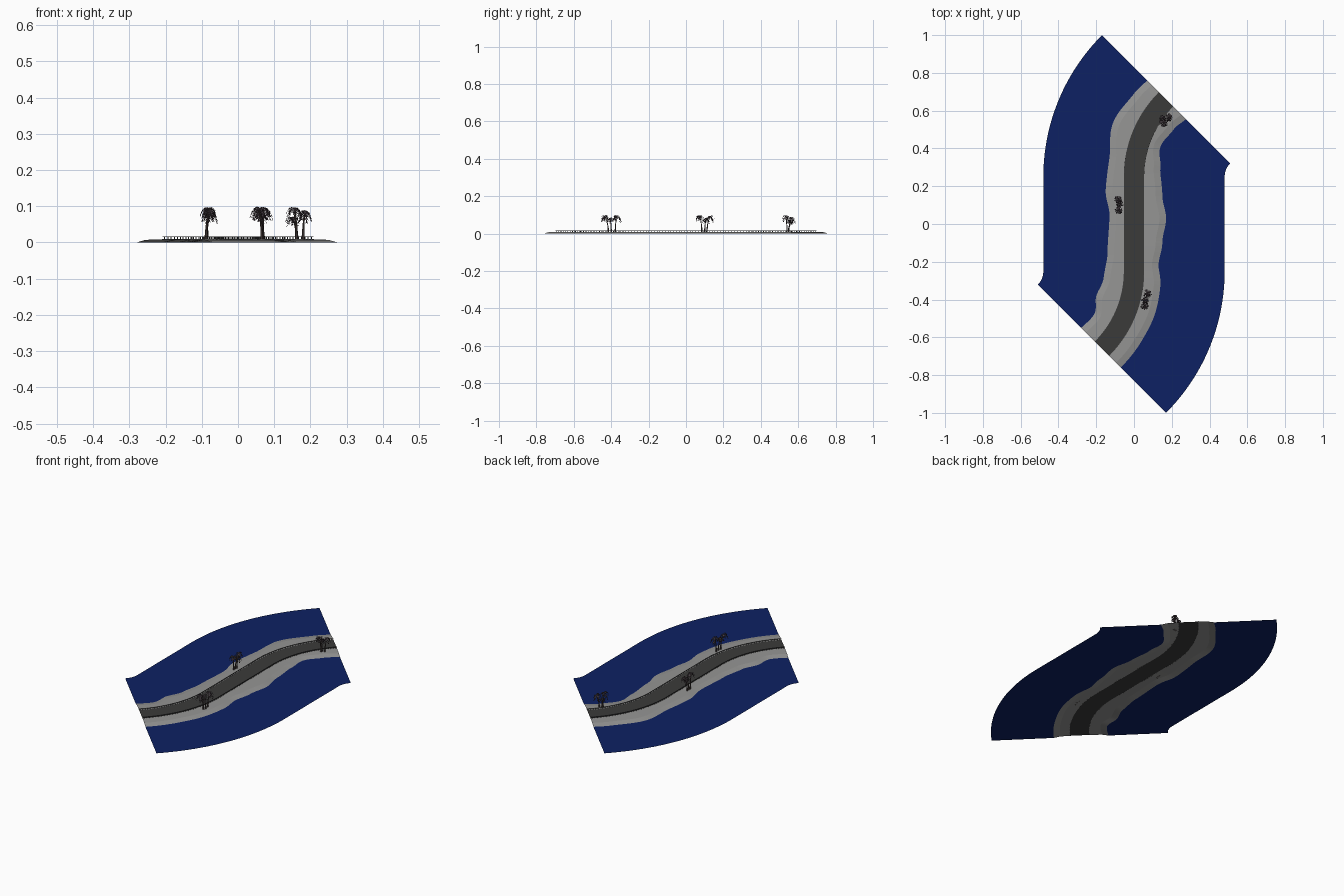
import bpy, bmesh, math, random
from mathutils import Vector

if "Cube" in bpy.data.objects:
    bpy.data.objects.remove(bpy.data.objects["Cube"])

random.seed(4)
R, HALF, W = 0.58, 0.25, 0.48          # bend radius, half straight length, half width
END = HALF + R * math.pi / 4           # half length of the centre line
TOP = 0.009                            # height of land and road
ROAD = 0.052


def mat(name, col):
    m = bpy.data.materials.new(name)
    m.diffuse_color = (*col, 1)
    m.use_nodes = True
    m.node_tree.nodes["Principled BSDF"].inputs["Base Color"].default_value = m.diffuse_color
    return m


WATER = mat("deep blue water", (0.004, 0.015, 0.125))
SAND = mat("grey sand", (0.30, 0.30, 0.295))
ASPHALT = mat("dark asphalt", (0.043, 0.043, 0.042))
RAIL = mat("dark railing", (0.06, 0.06, 0.06))
BARK = mat("palm bark", (0.065, 0.048, 0.045))
LEAF = mat("dusky palm leaf", (0.06, 0.045, 0.055))


def finish(name, bm, material):
    me = bpy.data.meshes.new(name)
    bm.to_mesh(me)
    bm.free()
    me.materials.append(material)
    ob = bpy.data.objects.new(name, me)
    bpy.context.collection.objects.link(ob)
    return ob


def at(s, d, z=0.0):
    """Point at distance s along the S-shaped centre line, d to its right."""
    if abs(s) <= HALF:
        return Vector((d, s, z))
    g = 1 if s > 0 else -1
    a = (abs(s) - HALF) / R
    r = R - g * d
    return Vector((g * (R - r * math.cos(a)), g * (HALF + r * math.sin(a)), z))


# shoreline: distance from the centre line at stations along it
LEFT = [(-.71, .156), (-.573, .146), (-.44, .178), (-.29, .159), (-.15, .14), (.05, .13),
        (.17, .15), (.33, .137), (.48, .168), (.627, .148), (.71, .141)]
RIGHT = [(-.71, .141), (-.56, .142), (-.436, .147), (-.314, .144), (-.22, .13), (-.1, .15),
         (.03, .17), (.15, .15), (.316, .137), (.45, .112), (.594, .133), (.71, .149)]


def shore(table, s):
    for (s0, d0), (s1, d1) in zip(table, table[1:]):
        if s <= s1:
            t = (s - s0) / (s1 - s0)
            return d0 + (d1 - d0) * t * t * (3 - 2 * t)
    return table[-1][1]


N = 96
STATIONS = [-END + 2 * END * i / N for i in range(N + 1)]


def strip(name, rails, material):
    """Sheet lofted along the path; each rail gives (d, z) for a station."""
    bm = bmesh.new()
    rows = [[bm.verts.new(at(s, *f(s))) for f in rails] for s in STATIONS]
    for a, b in zip(rows, rows[1:]):
        for j in range(len(rails) - 1):
            bm.faces.new((a[j], a[j + 1], b[j + 1], b[j]))
    return finish(name, bm, material)


# water, banks and road, laid side by side
def left(inset, z):
    return lambda s: (-shore(LEFT, s) + inset, z)


def right(inset, z):
    return lambda s: (shore(RIGHT, s) - inset, z)


def const(d, z):
    return lambda s: (d, z)


strip("water_left", [const(-W, 0), left(0, 0)], WATER)
strip("bank_left", [left(0, 0), left(.035, TOP * .8), const(-ROAD, TOP)], SAND)
strip("road", [const(-ROAD, TOP), const(ROAD, TOP)], ASPHALT)
strip("bank_right", [const(ROAD, TOP), right(.035, TOP * .8), right(0, 0)], SAND)
strip("water_right", [right(0, 0), const(W, 0)], WATER)


# railings beside the road
def bar(bm, s0, s1, d0, d1, z0, z1):
    v = [bm.verts.new(at(s, d, z)) for z in (z0, z1)
         for s, d in ((s0, d0), (s0, d1), (s1, d1), (s1, d0))]
    for f in ((3, 2, 1, 0), (4, 5, 6, 7), (0, 1, 5, 4), (1, 2, 6, 5), (2, 3, 7, 6), (3, 0, 4, 7)):
        bm.faces.new([v[i] for i in f])


for side, name in ((-1, "railing_left"), (1, "railing_right")):
    bm = bmesh.new()
    d = side * (ROAD + .001)
    for s0, s1 in zip(STATIONS, STATIONS[1:]):
        bar(bm, s0, s1, d - .001, d + .001, .0145, .0168)
        m = (s0 + s1) / 2
        bar(bm, m - .001, m + .001, d - .001, d + .001, TOP - .001, .0146)
    bmesh.ops.recalc_face_normals(bm, faces=bm.faces)
    finish(name, bm, RAIL)


# palm trees
def palm(x, y, h, lean, size):
    bm = bmesh.new()
    rings = []
    for i in range(7):
        t = i / 6
        c = Vector((x + lean[0] * t * t, y + lean[1] * t * t, TOP - .002 + (h - TOP) * t))
        r = .0022 + .0026 * (1 - t) ** 2
        rings.append([bm.verts.new(c + Vector((r * math.cos(k * math.pi / 3),
                                               r * math.sin(k * math.pi / 3), 0)))
                      for k in range(6)])
    for a, b in zip(rings, rings[1:]):
        for k in range(6):
            bm.faces.new((a[k], a[(k + 1) % 6], b[(k + 1) % 6], b[k]))
    bm.faces.new(rings[-1])
    finish("palm_trunk", bm, BARK)

    # drooping fronds with pointed leaflets
    bm = bmesh.new()
    top = c
    for k in range(11):
        ang = k * 2 * math.pi / 11 + random.uniform(-.2, .2)
        out = Vector((math.cos(ang), math.sin(ang), 0))
        side = Vector((-out.y, out.x, 0))
        length = size * random.uniform(.85, 1.1)
        rise = random.uniform(.1, .95)

        def spine(t):
            return top + out * length * (t - .2 * t ** 3) + Vector((0, 0, length * (rise * t - 1.35 * t * t)))
        for i in range(6):
            p, q = spine(i / 6), spine((i + 1) / 6)
            w = .0075 * math.sin(math.pi * (i + 1.2) / 7.6) * size / .027
            for g in (-1, 1):
                tip = q + side * g * w + out * .002 - Vector((0, 0, w * .6))
                bm.faces.new([bm.verts.new(v) for v in (p, q, tip)])
    finish("palm_fronds", bm, LEAF)


for x, y, h, lean, size in (
        (-.088, .085, .096, (.008, -.012), .027), (-.088, .10, .084, (.012, .008), .023),
        (-.086, .112, .094, (.004, .016), .025),
        (.066, -.415, .097, (-.008, -.018), .027), (.07, -.40, .084, (-.012, -.004), .023),
        (.068, -.378, .097, (.004, .008), .027),
        (.162, .54, .096, (-.006, -.006), .027), (.18, .55, .088, (.004, .014), .025),
        (.163, .548, .07, (-.012, .012), .021)):
    palm(x, y, h, lean, size)
